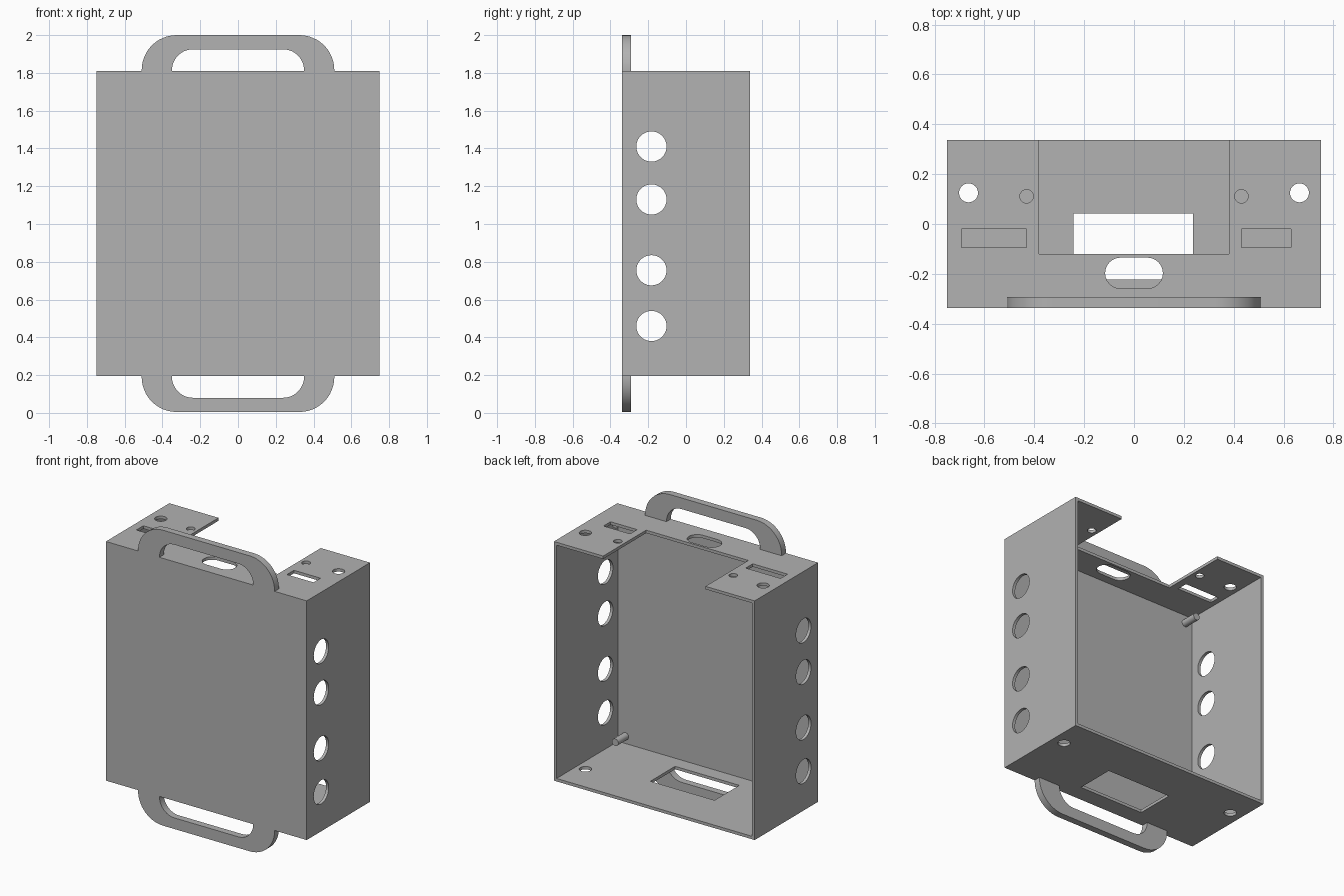
import bpy, bmesh
from math import cos, sin, pi, radians
from mathutils import Matrix, Vector

cube = bpy.data.objects.get("Cube")
if cube:
    bpy.data.objects.remove(cube, do_unlink=True)

W, D, Z0, Z1, T = 0.75, 0.338, 0.195, 1.81, 0.02   # half width, half depth, bottom, top, sheet thickness

grey = bpy.data.materials.new("sheet_grey")
grey.use_nodes = True
GREY = (0.445, 0.445, 0.445, 1)
grey.diffuse_color = GREY
grey.node_tree.nodes["Principled BSDF"].inputs["Base Color"].default_value = GREY


def arc(cx, cy, r, a0, a1, n=12):
    return [(cx + r * cos(radians(a0 + (a1 - a0) * i / n)),
             cy + r * sin(radians(a0 + (a1 - a0) * i / n))) for i in range(n + 1)]


def circle(cx, cy, r):
    return arc(cx, cy, r, 0, 360, 40)[:-1]


def rect(x0, x1, y0, y1):
    return [(x0, y0), (x1, y0), (x1, y1), (x0, y1)]


def finish(ob):
    ob.data.materials.clear()
    ob.data.materials.append(grey)
    bpy.ops.object.select_all(action='DESELECT')
    ob.select_set(True)
    bpy.context.view_layer.objects.active = ob
    bpy.ops.object.shade_smooth_by_angle(angle=radians(30))


def plate(name, loops, thick, centre, u, v):
    """Sheet cut from closed outlines (first outer, then holes) in the u, v plane."""
    cu = bpy.data.curves.new(name, 'CURVE')
    cu.dimensions, cu.fill_mode, cu.extrude = '2D', 'BOTH', thick / 2
    for loop in loops:
        sp = cu.splines.new('POLY')
        sp.points.add(len(loop) - 1)
        for p, (x, y) in zip(sp.points, loop):
            p.co = (x, y, 0, 1)
        sp.use_cyclic_u = True
    tmp = bpy.data.objects.new(name + "_outline", cu)
    bpy.context.collection.objects.link(tmp)
    bpy.context.view_layer.update()
    dg = bpy.context.evaluated_depsgraph_get()
    me = bpy.data.meshes.new_from_object(tmp.evaluated_get(dg))
    bpy.data.objects.remove(tmp, do_unlink=True)
    u, v = Vector(u), Vector(v)
    m = Matrix((u, v, u.cross(v))).transposed().to_4x4()
    m.translation = centre
    bm = bmesh.new()
    bm.from_mesh(me)
    bmesh.ops.remove_doubles(bm, verts=bm.verts, dist=1e-5)
    bm.transform(m)
    bmesh.ops.recalc_face_normals(bm, faces=bm.faces)
    bm.to_mesh(me)
    bm.free()
    me.name = name
    ob = bpy.data.objects.new(name, me)
    bpy.context.collection.objects.link(ob)
    finish(ob)
    return ob


X, Y, Z = (1, 0, 0), (0, 1, 0), (0, 0, 1)

# Front panel
plate("front_panel", [rect(-W, W, Z0, Z1)], T, (0, -D + T / 2, 0), X, Z)

# Side walls with four round openings each
side = [rect(-D + T, D, Z0, Z1)] + [circle(-0.183, z, 0.08) for z in (0.46, 0.755, 1.13, 1.41)]
for label, s in (("left", 1), ("right", -1)):
    plate(label + "_wall", side, T, (s * (W - T / 2), 0, 0), Y, Z)

# Top panel: notched at the back, with a slot, windows and screw holes
WI, F = W - T, -D + T
top = [[(-WI, F), (WI, F), (WI, D), (0.382, D), (0.382, -0.12),
        (-0.382, -0.12), (-0.382, D), (-WI, D)],
       arc(0.054, -0.197, 0.062, -90, 90) + arc(-0.054, -0.197, 0.062, 90, 270),
       rect(-0.693, -0.432, -0.095, -0.02), rect(0.432, 0.63, -0.095, -0.02)]
screws = [circle(s * 0.664, 0.125, 0.038) for s in (-1, 1)]
top += screws + [circle(s * 0.431, 0.111, 0.027) for s in (-1, 1)]
plate("top_panel", top, T, (0, 0, Z1 - T / 2), X, Y)

# Bottom panel with a rectangular window
plate("bottom_panel", [rect(-WI, WI, F, D), rect(-0.243, 0.237, -0.222, 0.042)] + screws,
      T, (0, 0, Z0 + T / 2), X, Y)

# Carry handles, flush with the front
H, R, r = 0.19, 0.185, 0.112
outer = [(0.51, 0)] + arc(0.51 - R, H - R, R, 0, 90) + arc(R - 0.51, H - R, R, 90, 180) + [(-0.51, 0)]
inner = [(-0.35, 0)] + arc(r - 0.35, 0.003, r, 180, 90) + arc(0.35 - r, 0.003, r, 90, 0) + [(0.35, 0)]
for label, z, s in (("top", Z1, 1), ("bottom", Z0, -1)):
    plate(label + "_handle", [[(x, z + s * h) for x, h in outer + inner]],
          0.046, (0, -D + 0.023, 0), X, Z)

# Mounting pegs in the inner corners
for i, (x, z) in enumerate([(x, z) for x in (-0.675, 0.675) for z in (0.265, 1.735)]):
    bpy.ops.mesh.primitive_cylinder_add(vertices=24, radius=0.024, depth=0.11,
                                        location=(x, F + 0.055, z), rotation=(pi / 2, 0, 0))
    peg = bpy.context.object
    peg.name = f"mounting_peg_{i + 1}"
    finish(peg)
